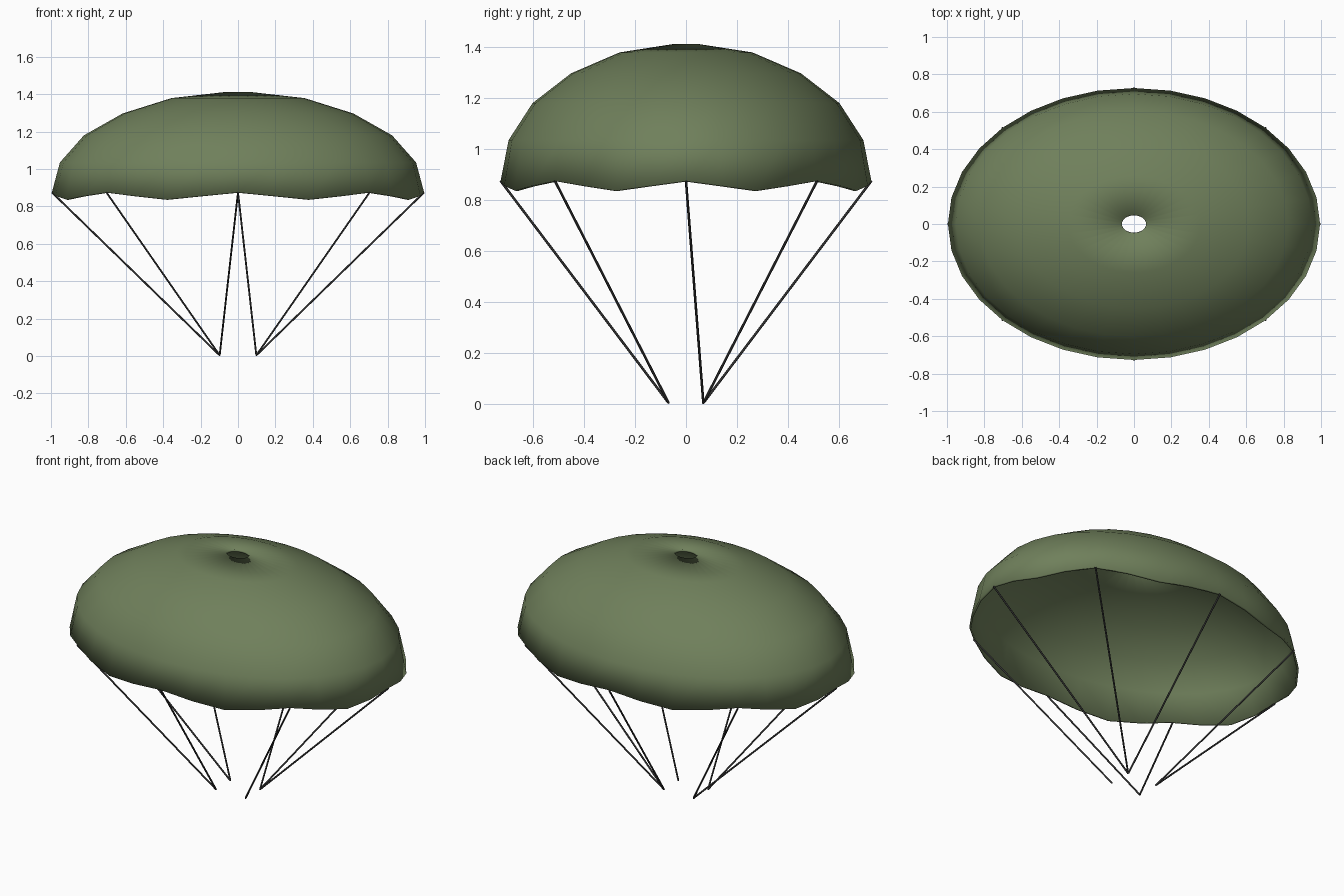
import bpy, bmesh
from math import sin, cos, radians, pi
from mathutils import Vector

old = bpy.data.objects.get("Cube")
if old:
    bpy.data.objects.remove(old, do_unlink=True)


def material(name, rgb, rough):
    m = bpy.data.materials.new(name)
    m.use_nodes = True
    m.diffuse_color = (*rgb, 1)
    bsdf = m.node_tree.nodes["Principled BSDF"]
    bsdf.inputs["Base Color"].default_value = (*rgb, 1)
    bsdf.inputs["Roughness"].default_value = rough
    return m


olive = material("olive cloth", (0.16, 0.215, 0.105), 0.9)
charcoal = material("charcoal cord", (0.03, 0.03, 0.03), 0.8)

HALF_X, HALF_Y = 0.995, 0.727
SEGMENTS, GORES = 32, 8


def add_object(name, bm, mat):
    mesh = bpy.data.meshes.new(name)
    bm.to_mesh(mesh)
    bm.free()
    mesh.materials.append(mat)
    mesh.shade_smooth()
    obj = bpy.data.objects.new(name, mesh)
    bpy.context.collection.objects.link(obj)
    return obj


def rim_height(angle):
    return 0.856 + 0.019 * cos(GORES * angle)


# Canopy: oval dome with a scalloped rim and an open vent on top
profile = [(1.0, None), (0.957, 1.035), (0.828, 1.18),
           (0.62, 1.297), (0.358, 1.379), (0.066, 1.412)]
bm = bmesh.new()
rings = []
for radius, height in profile:
    ring = []
    for i in range(SEGMENTS):
        a = 2 * pi * i / SEGMENTS
        z = rim_height(a) if height is None else height
        ring.append(bm.verts.new((HALF_X * radius * cos(a), HALF_Y * radius * sin(a), z)))
    rings.append(ring)
for low, high in zip(rings, rings[1:]):
    for i in range(SEGMENTS):
        j = (i + 1) % SEGMENTS
        bm.faces.new((low[i], low[j], high[j], high[i]))
canopy = add_object("canopy", bm, olive)
cloth = canopy.modifiers.new("cloth thickness", 'SOLIDIFY')
cloth.thickness = 0.012
cloth.offset = -1

# Suspension cords: each rim point runs to the harness corner of its quadrant
for k in range(GORES):
    deg = 360 * k / GORES
    a = radians(deg)
    top = Vector((HALF_X * cos(a), HALF_Y * sin(a), rim_height(a)))
    corner = Vector((0.098 if deg <= 90 or deg > 270 else -0.098,
                     0.068 if deg <= 180 else -0.068, 0.004))
    span = top - corner
    bm = bmesh.new()
    bmesh.ops.create_cone(bm, cap_ends=True, segments=8, radius1=0.005,
                          radius2=0.005, depth=span.length)
    bm.transform(span.to_track_quat('Z', 'Y').to_matrix().to_4x4())
    bmesh.ops.translate(bm, vec=(top + corner) / 2, verts=bm.verts)
    cord = add_object(f"suspension_cord_{k + 1}", bm, charcoal)
    cord.data.set_sharp_from_angle(angle=radians(50))
